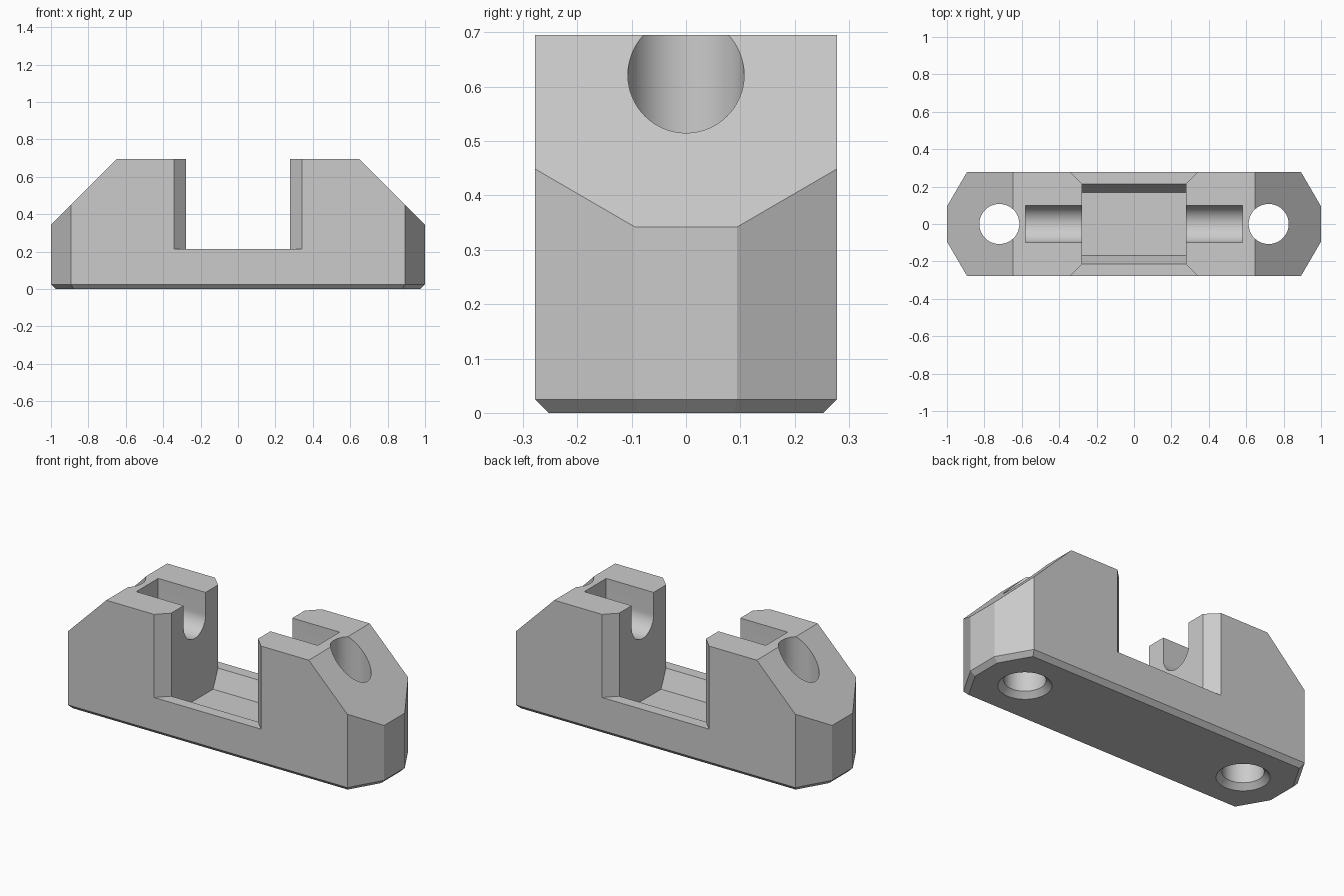
import bpy, bmesh, math
from mathutils import Matrix, Vector

if "Cube" in bpy.data.objects:
    bpy.data.objects.remove(bpy.data.objects["Cube"])

grey = bpy.data.materials.new("plain grey")
grey.diffuse_color = (0.6, 0.6, 0.6, 1)
grey.use_nodes = True
grey.node_tree.nodes["Principled BSDF"].inputs["Base Color"].default_value = grey.diffuse_color


def make_object(name, bm):
    bmesh.ops.recalc_face_normals(bm, faces=bm.faces)
    mesh = bpy.data.meshes.new(name)
    bm.to_mesh(mesh)
    bm.free()
    obj = bpy.data.objects.new(name, mesh)
    bpy.context.collection.objects.link(obj)
    mesh.materials.append(grey)
    return obj


def loft(name, rings):
    """Closed solid through rings of equal point count."""
    bm = bmesh.new()
    loops = [[bm.verts.new(p) for p in ring] for ring in rings]
    for a, b in zip(loops, loops[1:]):
        for i in range(len(a)):
            j = (i + 1) % len(a)
            bm.faces.new((a[i], a[j], b[j], b[i]))
    bm.faces.new(loops[0])
    bm.faces.new(loops[-1])
    return make_object(name, bm)


def plan(points, z):
    """Mirror a quarter outline into a full closed plan at height z."""
    q = [(x, y, z) for x, y in points]
    return (q + [(-x, y, z) for x, y, z in q[::-1]]
            + [(-x, -y, z) for x, y, z in q]
            + [(x, -y, z) for x, y, z in q[::-1]])


def circle(x, r, z, n=64):
    return [(x + r * math.cos(t * math.tau / n), r * math.sin(t * math.tau / n), z)
            for t in range(n)]


def cut(target, cutter):
    mod = target.modifiers.new("cut", 'BOOLEAN')
    mod.operation = 'DIFFERENCE'
    mod.solver = 'EXACT'
    mod.object = cutter
    bpy.context.view_layer.objects.active = target
    bpy.ops.object.modifier_apply(modifier=mod.name)
    bpy.data.objects.remove(cutter)


# Block with clipped corners and a chamfered underside
outline = [(1, 0.094), (0.893, 0.278)]
inset = [(0.975, 0.087), (0.879, 0.253)]
body = loft("clamp_block", [plan(inset, 0), plan(outline, 0.025), plan(outline, 0.695)])

# Sloped shoulders at both ends
bm = bmesh.new()
bm.from_mesh(body.data)
for s in (1, -1):
    res = bmesh.ops.bisect_plane(bm, geom=bm.verts[:] + bm.edges[:] + bm.faces[:],
                                 plane_co=(s * 0.647, 0, 0.695), plane_no=(s, 0, 1),
                                 clear_outer=True)
    edges = [e for e in res["geom_cut"] if isinstance(e, bmesh.types.BMEdge)]
    bmesh.ops.contextual_create(bm, geom=edges)
bmesh.ops.recalc_face_normals(bm, faces=bm.faces)
bm.to_mesh(body.data)
bm.free()

# Central opening, flared at front and back
gap = [(0.277, 0.213), (0.377, 0.313)]
cut(body, loft("gap_cutter", [plan(gap, 0.215), plan(gap, 0.9)]))

# Sunken floor with steep sloping sides
cut(body, loft("floor_cutter", [plan([(0.277, 0.168)], 0.11),
                                plan([(0.277, 0.213)], 0.215),
                                plan([(0.277, 0.213)], 0.3)]))

for s in (1, -1):
    # Round-bottomed slot running outward from the opening
    prof = [(0.1 * math.cos(a), 0.567 + 0.1 * math.sin(a))
            for a in [math.pi + math.pi * i / 32 for i in range(33)]]
    prof += [(0.1, 0.9), (-0.1, 0.9)]
    cut(body, loft("slot_cutter", [[(s * x, y, z) for y, z in prof] for x in (0.2, 0.58)]))
    # Vertical screw hole, countersunk underneath
    cut(body, loft("hole_cutter", [circle(s * 0.72, 0.147, -0.01),
                                   circle(s * 0.72, 0.107, 0.03),
                                   circle(s * 0.72, 0.107, 0.9)]))

# Smooth the round walls, keep the other edges crisp
bpy.ops.object.select_all(action='DESELECT')
body.select_set(True)
bpy.context.view_layer.objects.active = body
bpy.ops.object.shade_smooth_by_angle(angle=math.radians(20))
